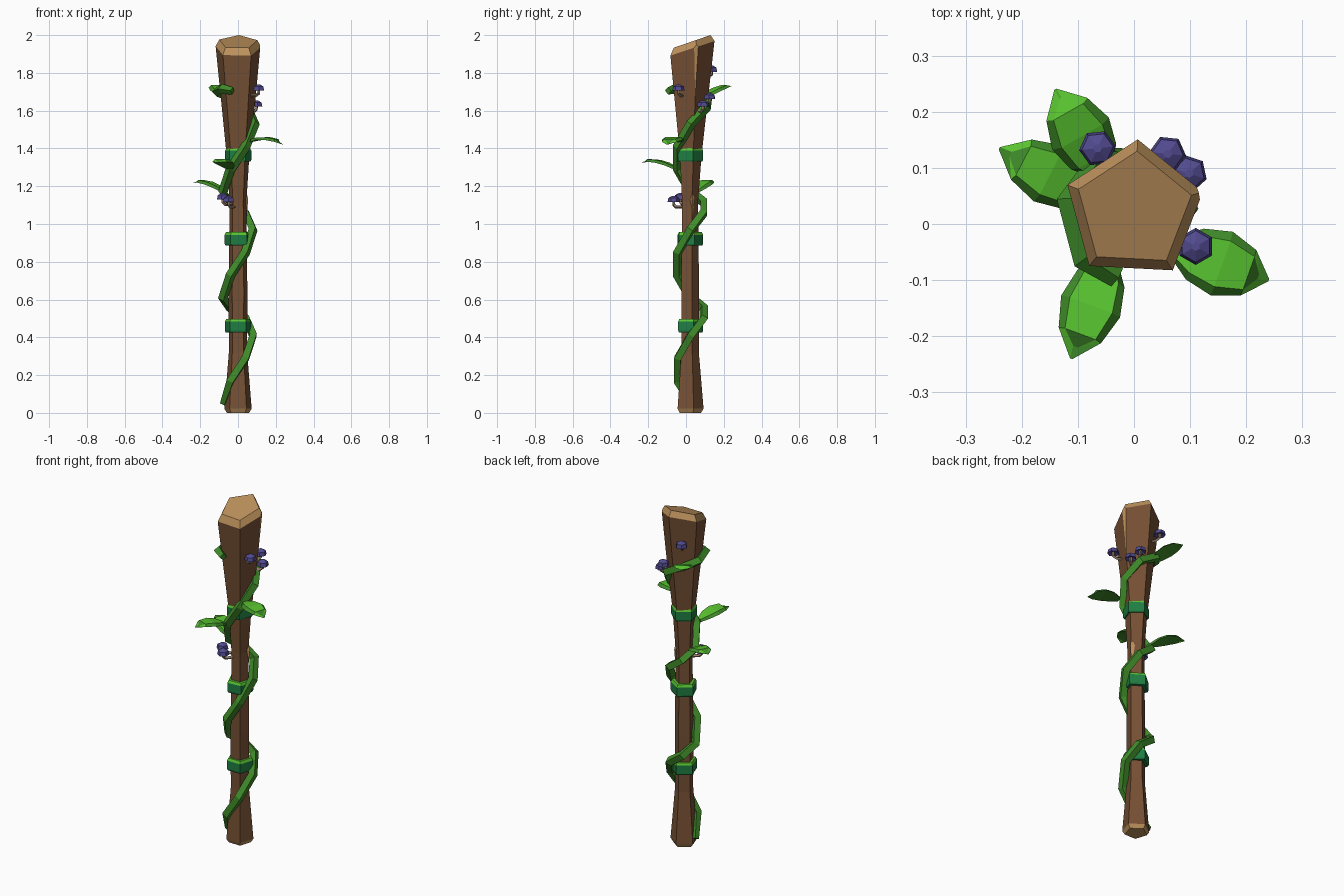
import bpy, bmesh, math
from mathutils import Vector

if "Cube" in bpy.data.objects:
    bpy.data.objects.remove(bpy.data.objects["Cube"])


def mat(name, c):
    m = bpy.data.materials.new(name)
    m.diffuse_color = (*c, 1)
    m.use_nodes = True
    m.node_tree.nodes["Principled BSDF"].inputs["Base Color"].default_value = m.diffuse_color
    return m


BARK = mat("bark brown", (0.18, 0.08, 0.034))
WOOD = mat("cut wood", (0.50, 0.28, 0.105))
VINE = mat("vine green", (0.05, 0.26, 0.022))
LEAF = mat("leaf green", (0.10, 0.55, 0.03))
BAND = mat("band green", (0.014, 0.21, 0.055))
CAP = mat("mushroom purple", (0.085, 0.07, 0.28))
STEM = mat("stem grey brown", (0.28, 0.20, 0.15))


def finish(bm, name, *mats):
    bmesh.ops.recalc_face_normals(bm, faces=bm.faces)
    me = bpy.data.meshes.new(name)
    bm.to_mesh(me)
    bm.free()
    for m in mats:
        me.materials.append(m)
    ob = bpy.data.objects.new(name, me)
    bpy.context.collection.objects.link(ob)
    return ob


def loft(bm, rings, closed=True):
    """Skin a list of closed rings; return the vertex rings."""
    vs = [[bm.verts.new(p) for p in r] for r in rings]
    for a, b in zip(vs, vs[1:]):
        n = len(a)
        for i in range(n):
            bm.faces.new((a[i], a[(i + 1) % n], b[(i + 1) % n], b[i]))
    if closed:
        bm.faces.new(vs[0])
        bm.faces.new(vs[-1])
    else:
        n = len(vs[0])
        for i in range(n):
            j = (i + 1) % n
            bm.faces.new((vs[0][i], vs[0][j], vs[-1][j], vs[-1][i]))
    return vs


def ring(r, z, cy=0.017, turn=0, slope=0, n=5):
    pts = []
    for i in range(n):
        a = math.radians(90 + turn + 360 / n * i)
        y = cy + r * math.sin(a)
        pts.append((r * math.cos(a), y, z + slope * (y - 0.025)))
    return pts


def tube(name, pts, radius, m, taper=None):
    cu = bpy.data.curves.new(name, 'CURVE')
    cu.dimensions = '3D'
    cu.bevel_depth = radius
    cu.bevel_resolution = 0
    cu.use_fill_caps = True
    sp = cu.splines.new('POLY')
    sp.points.add(len(pts) - 1)
    for i, p in enumerate(pts):
        sp.points[i].co = (*p, 1)
        sp.points[i].radius = taper[i] if taper else 1
    sp.use_smooth = False
    cu.materials.append(m)
    ob = bpy.data.objects.new(name, cu)
    bpy.context.collection.objects.link(ob)
    bpy.ops.object.select_all(action='DESELECT')
    ob.select_set(True)
    bpy.context.view_layer.objects.active = ob
    bpy.ops.object.convert(target='MESH')


# Five-sided staff, flared to a slanted cut top
bm = bmesh.new()
loft(bm, [ring(0.062, 0), ring(0.076, 0.022), ring(0.051, 0.32), ring(0.052, 0.65),
          ring(0.047, 1.12), ring(0.063, 1.36, 0.019),
          ring(0.127, 1.927, 0.024, -3, 0.33), ring(0.106, 1.964, 0.024, -3, 0.345)])
bm.faces.ensure_lookup_table()
for f in bm.faces:
    z = f.calc_center_median().z
    f.material_index = 1 if z < 0.015 or z > 1.87 else 0
# Chipped corner near the top
top = [f for f in bm.faces if f.calc_center_median().z > 1.4]
geom = list({v for f in top for v in f.verts} | {e for f in top for e in f.edges}) + top
a = math.radians(15)
d = Vector((math.cos(a), math.sin(a), 0))
bmesh.ops.bisect_plane(bm, geom=geom, dist=1e-5, plane_co=d * 0.119 + Vector((0, 0.024, 1.94)),
                       plane_no=d - Vector((0, 0, 0.083)), clear_outer=True)
hole = [e for e in bm.edges if e.is_boundary]
if hole:
    for f in bmesh.ops.contextual_create(bm, geom=hole)["faces"]:
        f.material_index = 1
finish(bm, "staff", BARK, WOOD)

# Small chip on the right corner at the waist
bm = bmesh.new()
loft(bm, [[(0.038, 0.03, 1.04), (0.046, 0.032, 1.04), (0.04, 0.034, 1.04)],
          [(0.036, 0.016, 1.13), (0.054, 0.033, 1.13), (0.034, 0.048, 1.13)],
          [(0.038, 0.03, 1.165), (0.046, 0.032, 1.165), (0.04, 0.034, 1.165)]])
finish(bm, "waist_chip", WOOD)

# Three bands with bright top edges
for i, (z, turn) in enumerate([(0.425, 0), (0.885, 4), (1.33, -3)]):
    bm = bmesh.new()
    loft(bm, [ring(0.045, z, 0.018, turn), ring(0.068, z, 0.018, turn),
              ring(0.073, z + 0.01, 0.018, turn), ring(0.073, z + 0.058, 0.018, turn),
              ring(0.066, z + 0.072, 0.018, turn), ring(0.045, z + 0.072, 0.018, turn)], False)
    for f in bm.faces:
        f.material_index = 1 if f.calc_center_median().z > z + 0.06 else 0
    finish(bm, f"band_{i + 1}", BAND, LEAF)

# Vine: six points a turn, climbing slower over the back
rise = [0.05, 0.17, 0.29, 0.41, 0.50, 0.555]
pts = []
for k in range(18):
    ang = math.radians(180 + 60 * k)
    r = 0.08 if k < 15 else 0.08 + 0.009 * (k - 14)
    pts.append((r * math.cos(ang), 0.025 + r * math.sin(ang), rise[k % 6] + 0.56 * (k // 6)))
pts += [(-0.112, 0.04, 1.70), (-0.085, -0.06, 1.715), (-0.03, -0.095, 1.705)]
tube("vine", pts, 0.026, VINE, [0.7] + [1] * (len(pts) - 2) + [0.75])


# Leaves: arched plates with bevelled rims
def leaf(name, base, tip, half_w, arch):
    base, tip = Vector(base), Vector(tip)
    along = tip - base
    side = along.cross(Vector((0, 0, 1))).normalized()
    up = side.cross(along).normalized()
    rows = []
    for t, w in [(0, 0.3), (0.22, 0.8), (0.5, 1), (0.78, 0.72), (1, 0.04)]:
        c = base + along * t + up * arch * 4 * t * (1 - t)
        w *= half_w
        t2 = 0.014 if t < 1 else 0.004
        c2 = c + up * t2 - along * (0.1 if t == 1 else 0)
        rows.append([c - side * w, c2 - side * w * 0.72, c2 + side * w * 0.72, c + side * w])
    bm = bmesh.new()
    loft(bm, rows)
    bm.normal_update()
    bmesh.ops.recalc_face_normals(bm, faces=bm.faces)
    for f in bm.faces:
        f.material_index = 1 if f.normal.dot(up) > 0.75 else 0
    finish(bm, name, VINE, LEAF)


leaf("leaf_top_back", (-0.055, 0.09, 1.66), (-0.14, 0.24, 1.73), 0.058, 0.012)
leaf("leaf_right", (0.07, -0.04, 1.435), (0.24, -0.1, 1.42), 0.06, 0.018)
leaf("leaf_front", (-0.045, -0.06, 1.29), (-0.112, -0.24, 1.325), 0.056, 0.018)
leaf("leaf_left", (-0.075, 0.05, 1.165), (-0.24, 0.135, 1.22), 0.056, 0.018)

# Mushrooms: faceted caps on bent stems
spots = [(0.11, -0.04, 1.72), (0.098, 0.09, 1.635), (0.06, 0.125, 1.675),
         (-0.065, 0.135, 1.82), (-0.08, -0.03, 1.145), (-0.05, -0.065, 1.13)]
for i, (x, y, z) in enumerate(spots):
    bm = bmesh.new()
    rings = [[(x + px, y + py, pz) for px, py, pz in ring(r, z + h, 0, 12 * i, n=6)]
             for r, h in [(0.016, -0.006), (0.033, -0.014), (0.028, 0.008), (0.008, 0.019)]]
    loft(bm, rings)
    finish(bm, f"mushroom_cap_{i + 1}", CAP)
    tube(f"mushroom_stem_{i + 1}",
         [(x * 0.4, 0.017 + (y - 0.017) * 0.4, z - 0.04),
          (x * 0.85, 0.017 + (y - 0.017) * 0.85, z - 0.04),
          (x, y, z - 0.028), (x, y, z)], 0.009, STEM)
